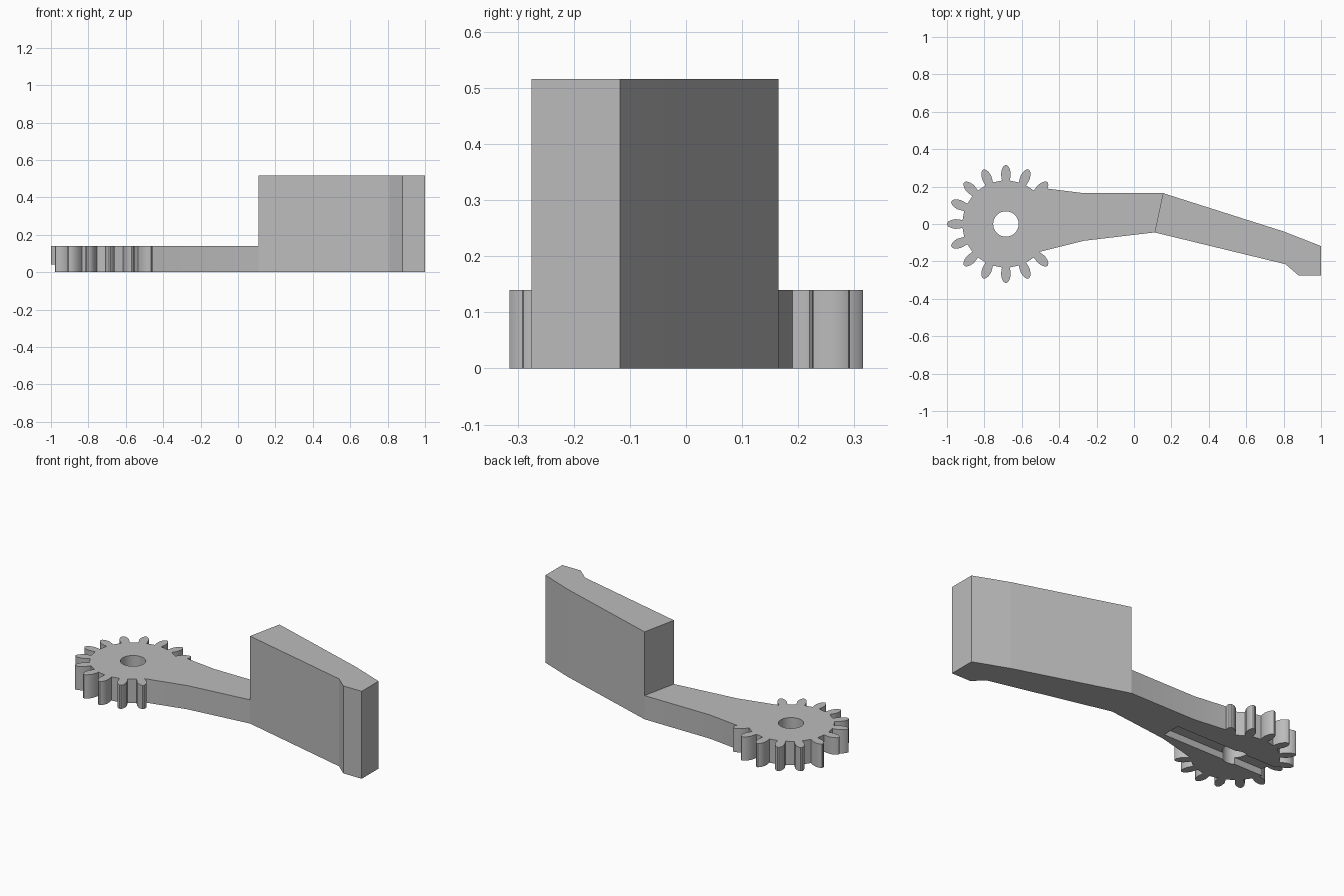
import bpy, bmesh, math
from mathutils import Vector

cube = bpy.data.objects.get("Cube")
if cube:
    bpy.data.objects.remove(cube, do_unlink=True)

grey = bpy.data.materials.new("plain grey")
grey.use_nodes = True
colour = (0.5, 0.5, 0.5, 1)
grey.diffuse_color = colour
grey.node_tree.nodes["Principled BSDF"].inputs["Base Color"].default_value = colour

HUB = Vector((-0.685, 0.0))
GEAR_H = 0.14
JAW_H = 0.516


def prism(name, outline, z0, z1):
    """Extrude a flat outline from z0 up to z1."""
    bm = bmesh.new()
    base = bm.faces.new([bm.verts.new((x, y, z0)) for x, y in outline])
    top = bmesh.ops.extrude_face_region(bm, geom=[base])["geom"]
    bmesh.ops.translate(bm, vec=(0, 0, z1 - z0),
                        verts=[v for v in top if isinstance(v, bmesh.types.BMVert)])
    bmesh.ops.recalc_face_normals(bm, faces=bm.faces)
    mesh = bpy.data.meshes.new(name)
    bm.to_mesh(mesh)
    bm.free()
    mesh.materials.append(grey)
    obj = bpy.data.objects.new(name, mesh)
    bpy.context.collection.objects.link(obj)
    return obj


def activate(obj):
    bpy.ops.object.select_all(action="DESELECT")
    obj.select_set(True)
    bpy.context.view_layer.objects.active = obj


def cut(target, cutter):
    """Subtract the cutter and remove it."""
    cutter.hide_render = True
    mod = target.modifiers.new("cut", "BOOLEAN")
    mod.operation = "DIFFERENCE"
    mod.solver = "EXACT"
    mod.object = cutter
    activate(target)
    bpy.ops.object.modifier_apply(modifier=mod.name)
    bpy.data.objects.remove(cutter, do_unlink=True)


# Gear teeth: radius and half width, root to tip
flank = [(0.232, 0.021), (0.25, 0.024), (0.27, 0.026),
         (0.29, 0.022), (0.307, 0.014), (0.315, 0.004)]
outline = []
for i in range(13):
    a = math.radians(45 + 22.5 * i)
    out, side = Vector((math.cos(a), math.sin(a))), Vector((-math.sin(a), math.cos(a)))
    rising = flank[3:] if i == 0 else flank   # first tooth grows out of the arm
    outline += [HUB + out * r - side * w for r, w in rising]
    outline += [HUB + out * r + side * w for r, w in reversed(flank)]

# Arm continues the gear outline to the jaw
inner, outer = (0.11, -0.045), (0.155, 0.165)
outline += [(-0.27, -0.09), inner, outer, (-0.27, 0.165)]
gear_arm = prism("gear_arm", outline, 0, GEAR_H)

# Axle hole and the channel under the gear
circle = [HUB + Vector((math.cos(t), math.sin(t))) * 0.068
          for t in (math.tau * k / 40 for k in range(40))]
cut(gear_arm, prism("hole_cutter", circle, -0.1, 0.3))
channel = [(-1.1, -0.055), (-0.25, -0.055), (-0.25, 0.055), (-1.1, 0.055)]
cut(gear_arm, prism("channel_cutter", channel, -0.1, 0.04))

# Tall gripping jaw with a stepped tip
jaw = prism("jaw", [inner, (0.81, -0.215), (0.88, -0.275), (1.0, -0.275),
                    (1.0, -0.118), (0.8, -0.04), outer], 0, JAW_H)

activate(gear_arm)
bpy.ops.object.shade_smooth_by_angle(angle=math.radians(30))
